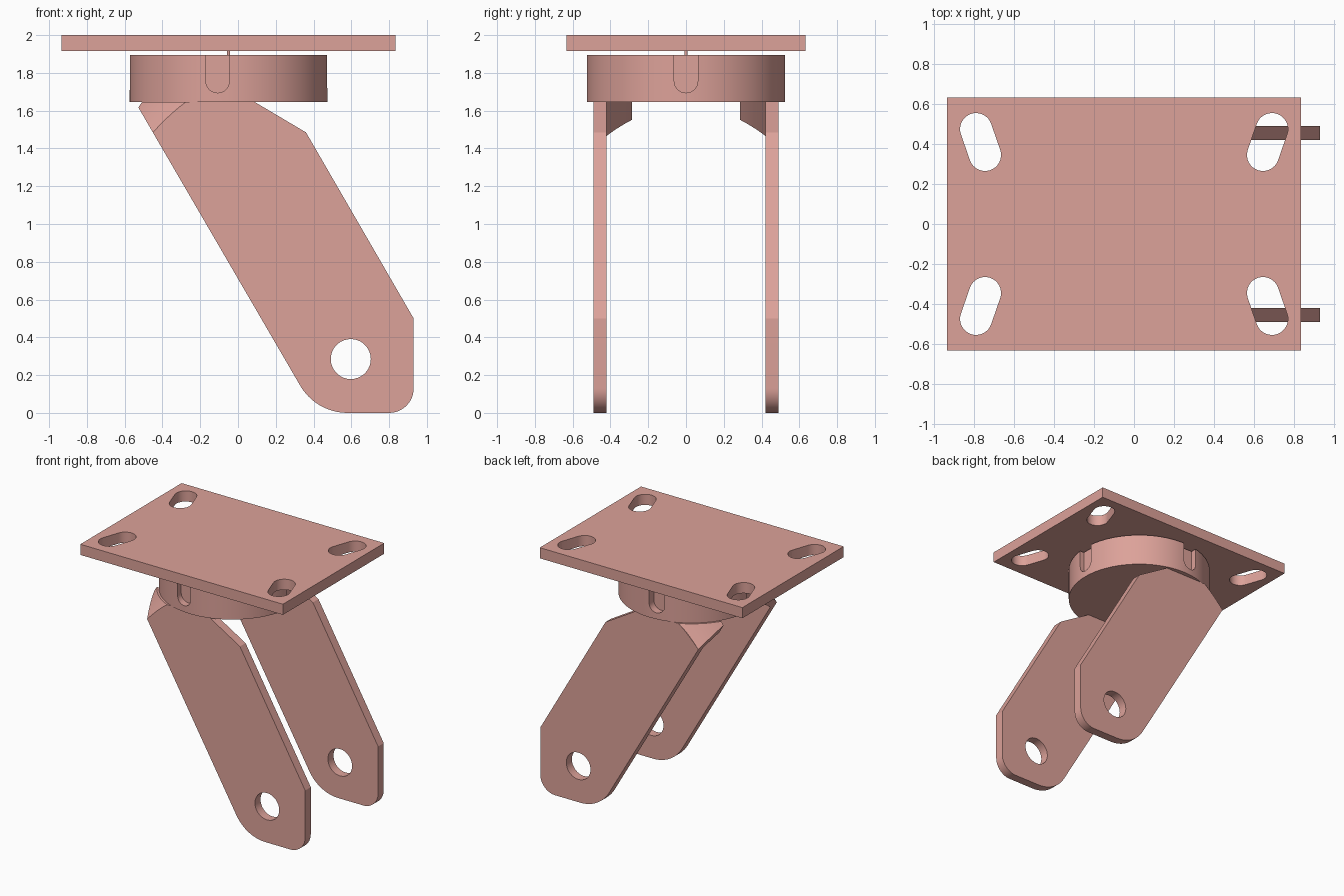
import bpy, bmesh
from math import pi, cos, sin, sqrt, radians, atan2
from mathutils import Matrix

if "Cube" in bpy.data.objects:
    bpy.data.objects.remove(bpy.data.objects["Cube"])

CX, Z_RING = -0.05, 1.645          # swivel axis and ring underside
MAT = bpy.data.materials.new("red_paint")
MAT.diffuse_color = (0.72, 0.36, 0.32, 1)
MAT.use_nodes = True
MAT.node_tree.nodes["Principled BSDF"].inputs["Base Color"].default_value = MAT.diffuse_color
UP = Matrix.Rotation(pi / 2, 4, 'X')


def add(name, bm):
    bmesh.ops.remove_doubles(bm, verts=bm.verts, dist=1e-5)
    bmesh.ops.recalc_face_normals(bm, faces=bm.faces)
    me = bpy.data.meshes.new(name)
    bm.to_mesh(me)
    bm.free()
    me.materials.append(MAT)
    ob = bpy.data.objects.new(name, me)
    bpy.context.collection.objects.link(ob)
    return ob


def arc(x, y, r, a0, a1, n):
    return [(x + r * cos(radians(a0 + (a1 - a0) * i / n)),
             y + r * sin(radians(a0 + (a1 - a0) * i / n))) for i in range(n + 1)]


def plate(name, loops, half, matrix):
    """Flat sheet from an outline and holes, extruded both ways."""
    cu = bpy.data.curves.new(name, 'CURVE')
    cu.dimensions, cu.fill_mode, cu.extrude = '2D', 'BOTH', half
    for pts in loops:
        sp = cu.splines.new('POLY')
        sp.points.add(len(pts) - 1)
        for p, (x, y) in zip(sp.points, pts):
            p.co = (x, y, 0, 1)
        sp.use_cyclic_u = True
    tmp = bpy.data.objects.new("tmp", cu)
    bpy.context.collection.objects.link(tmp)
    dg = bpy.context.evaluated_depsgraph_get()
    me = bpy.data.meshes.new_from_object(tmp.evaluated_get(dg))
    bm = bmesh.new()
    bm.from_mesh(me)
    bm.transform(matrix)
    bpy.data.objects.remove(tmp)
    return add(name, bm)


def cylinder(name, r, z0, z1, n):
    bm = bmesh.new()
    bmesh.ops.create_cone(bm, cap_ends=True, segments=n, radius1=r, radius2=r, depth=z1 - z0,
                          matrix=Matrix.Translation((CX, 0, (z0 + z1) / 2)))
    return add(name, bm)


# top mounting plate with four slanted slots
def slot(sx, sy):
    ax, ay, bx, by = CX + sx * 0.695, sy * 0.345, CX + sx * 0.74, sy * 0.475
    a = math_deg = atan2(by - ay, bx - ax) * 180 / pi
    return arc(bx, by, 0.08, a - 90, a + 90, 16) + arc(ax, ay, 0.08, a + 90, a + 270, 16)


outline = [(-0.935, -0.632), (0.835, -0.632), (0.835, 0.632), (-0.935, 0.632)]
plate("mounting_plate", [outline] + [slot(sx, sy) for sx in (-1, 1) for sy in (-1, 1)],
      0.042, Matrix.Translation((0, 0, 1.958)))

# swivel ring with U-shaped pockets, and its thin centre pin
ring = cylinder("swivel_ring", 0.525, Z_RING, 1.895, 64)
u_shape = [(0.0625, 1.95)] + arc(0, 1.757, 0.0625, 0, -180, 16) + [(-0.0625, 1.95)]
spots = [(-0.108, -0.565, 0), (-0.108, 0.565, 0), (CX + 0.585, 0, pi / 2), (CX - 0.585, 0, pi / 2)]
cutters = []
for x, y, a in spots:
    cut = plate("pocket_cutter", [u_shape], 0.1,
                Matrix.Translation((x, y, 0)) @ Matrix.Rotation(a, 4, 'Z') @ UP)
    cut.hide_render = True
    mod = ring.modifiers.new("pocket", 'BOOLEAN')
    mod.operation, mod.solver, mod.object = 'DIFFERENCE', 'EXACT', cut
    cutters.append(cut)
dg = bpy.context.evaluated_depsgraph_get()
baked = bpy.data.meshes.new_from_object(ring.evaluated_get(dg))
ring.modifiers.clear()
ring.data = baked
for c in cutters:
    bpy.data.objects.remove(c)
cylinder("centre_pin", 0.008, 1.89, 1.925, 12)


# fork shoulders follow a cone that flares below the ring
def cone_x(y, z, inset=0.0):
    r = 0.54 + 0.58 * (Z_RING - z) - inset
    return CX - sqrt(max(r * r - y * y, 0))


def edge_x(z):                      # slanted rear edge of the fork
    return -0.535 + 0.5805 * (1.63 - z)


def meet(y, inset=0.0):             # where the cone meets the rear edge
    lo, hi = 1.3, Z_RING
    for _ in range(40):
        z = (lo + hi) / 2
        if cone_x(y, z, inset) < edge_x(z):
            lo = z
        else:
            hi = z
    return edge_x(lo), y, lo


# fork legs: slanted plates with an axle hole, plus the curved shoulders
z_low = meet(0.49)[2]
shoulder = [(cone_x(0.49, z), z) for z in
            [Z_RING + (z_low - Z_RING) * i / 10 for i in range(11)]]
leg = (shoulder + arc(0.58, 0.29, 0.29, 210, 270, 12) + arc(0.80, 0.13, 0.13, -90, 0, 12)
       + [(0.93, 0.5), (0.36, 1.485), (0.09, Z_RING)])
axle_hole = arc(0.597, 0.285, 0.106, 0, 350, 35)
for side, s in (("front", -1), ("back", 1)):
    plate(side + "_leg", [leg, axle_hole], 0.035, Matrix.Translation((0, s * 0.455, 0)) @ UP)
    bm = bmesh.new()
    rows = []
    for i in range(13):
        y = 0.285 + 0.205 * i / 12
        quad = [(cone_x(y, Z_RING), y, Z_RING), meet(y), meet(y, 0.07),
                (cone_x(min(y, 0.46), Z_RING, 0.07), y, Z_RING)]
        rows.append([bm.verts.new((px, s * py, pz)) for px, py, pz in quad])
    for a, b in zip(rows, rows[1:]):
        for k in range(4):
            bm.faces.new((a[k], a[(k + 1) % 4], b[(k + 1) % 4], b[k]))
    bm.faces.new(rows[0])
    bm.faces.new(rows[-1])
    add(side + "_shoulder", bm)

# smooth the curved walls, keep edges crisp
bpy.ops.object.select_all(action='DESELECT')
for ob in bpy.context.collection.objects:
    ob.select_set(True)
    bpy.context.view_layer.objects.active = ob
bpy.ops.object.shade_smooth_by_angle(angle=radians(25))
